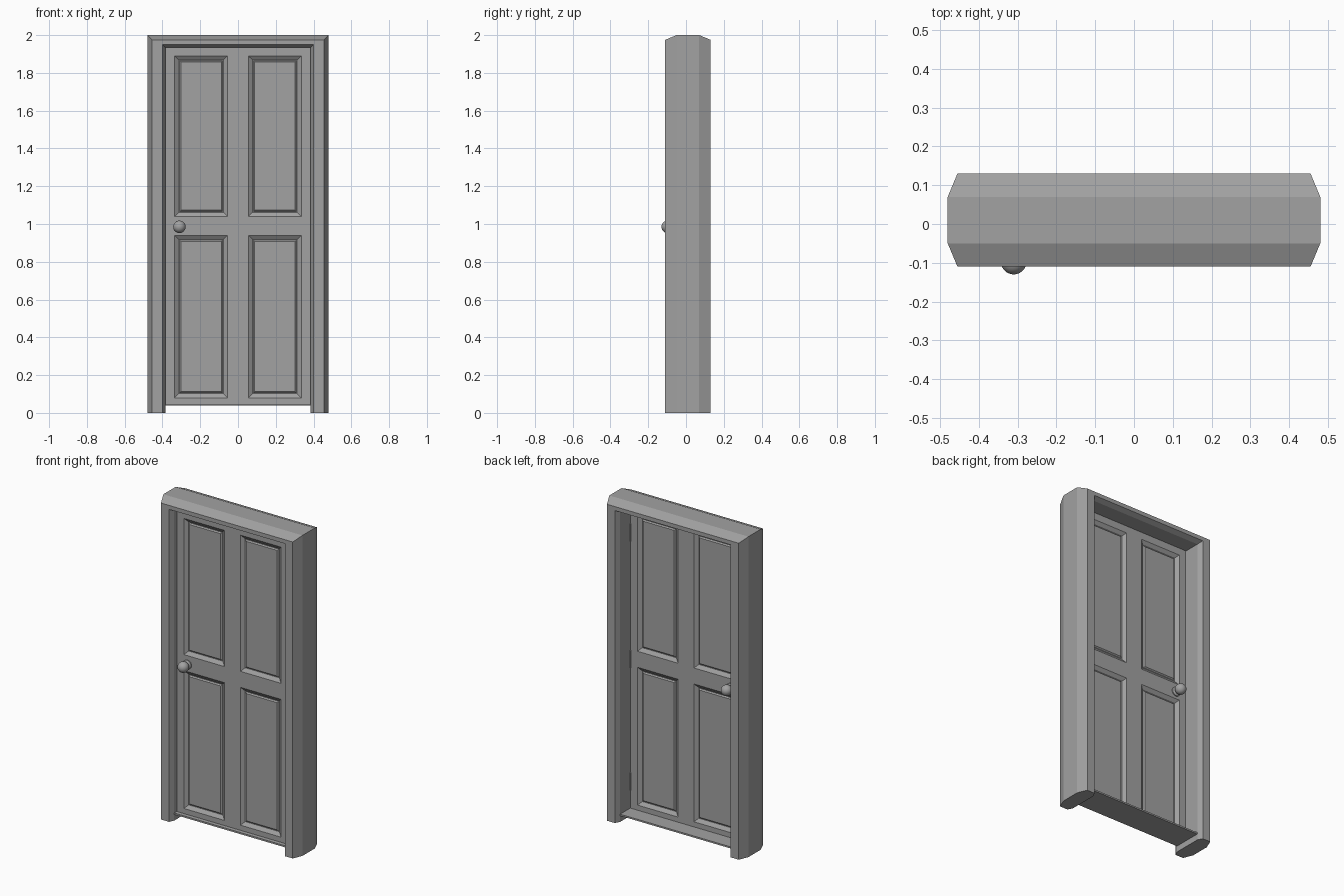
import bpy, bmesh, math
from mathutils import Vector, Matrix

cube = bpy.data.objects.get("Cube")
if cube:
    bpy.data.objects.remove(cube, do_unlink=True)

grey = bpy.data.materials.new("plain_grey")
grey.use_nodes = True
grey.diffuse_color = (0.36, 0.36, 0.36, 1)
grey.node_tree.nodes["Principled BSDF"].inputs["Base Color"].default_value = (0.36, 0.36, 0.36, 1)

DOOR_FRONT, DOOR_BACK = -0.055, 0.0
DOOR_BOTTOM, DOOR_TOP, DOOR_SIDE = 0.048, 1.935, 0.383


def finish(name, bm, smooth=False):
    bmesh.ops.recalc_face_normals(bm, faces=bm.faces)
    mesh = bpy.data.meshes.new(name)
    bm.to_mesh(mesh)
    bm.free()
    mesh.materials.append(grey)
    obj = bpy.data.objects.new(name, mesh)
    bpy.context.collection.objects.link(obj)
    if smooth:
        bpy.ops.object.select_all(action='DESELECT')
        obj.select_set(True)
        bpy.context.view_layer.objects.active = obj
        bpy.ops.object.shade_smooth_by_angle(angle=math.radians(35))
    return obj


def box_mesh(lo, hi):
    bm = bmesh.new()
    lo, hi = Vector(lo), Vector(hi)
    bmesh.ops.create_cube(bm, size=1, matrix=Matrix.Translation((lo + hi) / 2)
                          @ Matrix.Diagonal((*(hi - lo), 1)))
    return bm


# Door frame: a chamfered section swept up, across and down with mitred corners
section = [(0.025, 0.025, -0.11), (0, 0, -0.05), (0, 0, 0.07), (0.025, 0.025, 0.13),
           (0.08, 0.05, 0.13), (0.095, 0.065, 0.10),
           (0.095, 0.065, -0.08), (0.08, 0.05, -0.11)]   # side inset, top inset, y
bm = bmesh.new()
rings = []
for side, level in ((-1, 0), (-1, 1), (1, 1), (1, 0)):
    rings.append([bm.verts.new((side * (0.48 - dx), y, level * (2 - dz)))
                  for dx, dz, y in section])
for a, b in zip(rings, rings[1:]):
    for i in range(len(section)):
        j = (i + 1) % len(section)
        bm.faces.new((a[i], a[j], b[j], b[i]))
bm.faces.new(rings[0])
bm.faces.new(rings[-1])
finish("door_frame", bm)

# Threshold strip
finish("threshold", box_mesh((-0.385, -0.08, 0.038), (0.385, 0.10, 0.048)))

# Door leaf: slab cut into rails and stiles, with sunk panels on both faces
bm = box_mesh((-DOOR_SIDE, DOOR_FRONT, DOOR_BOTTOM), (DOOR_SIDE, DOOR_BACK, DOOR_TOP))
panel_x = (0.055, 0.335)
panel_z = ((0.08, 0.94), (1.04, 1.89))
cuts = [((s * x, 0, 0), (1, 0, 0)) for s in (-1, 1) for x in panel_x]
cuts += [((0, 0, z), (0, 0, 1)) for pair in panel_z for z in pair]
for co, no in cuts:
    bmesh.ops.bisect_plane(bm, geom=bm.verts[:] + bm.edges[:] + bm.faces[:],
                           plane_co=co, plane_no=no)
bmesh.ops.recalc_face_normals(bm, faces=bm.faces)


def is_panel(face):
    c = face.calc_center_median()
    return (abs(face.normal.y) > 0.9 and panel_x[0] < abs(c.x) < panel_x[1]
            and any(a < c.z < b for a, b in panel_z))


panels = [f for f in bm.faces if is_panel(f)]
for width, depth in ((0.022, -0.016), (0.004, 0), (0.007, 0.007)):
    bmesh.ops.inset_individual(bm, faces=panels, thickness=width, depth=depth,
                               use_even_offset=True)
finish("door_leaf", bm)

# Door knobs: a lathed rosette, neck and ball on each face
profile = [(0, 0), (0.028, 0), (0.028, 0.006), (0.022, 0.011), (0.012, 0.013)]
for k in range(13):
    angle = math.radians(158 - k * 158 / 12)
    profile.append((0.033 * math.sin(angle), 0.042 + 0.033 * math.cos(angle)))
for name, y, way in (("front_knob", DOOR_FRONT, -1), ("back_knob", DOOR_BACK, 1)):
    bm = bmesh.new()
    verts = [bm.verts.new((-0.31 + r, y + way * d, 0.985)) for r, d in profile]
    edges = [bm.edges.new(pair) for pair in zip(verts, verts[1:])]
    bmesh.ops.spin(bm, geom=verts + edges, cent=(-0.31, y, 0.985), axis=(0, 1, 0),
                   angle=math.tau, steps=32)
    bmesh.ops.remove_doubles(bm, verts=bm.verts, dist=0.0002)
    finish(name, bm, smooth=True)

# Hinges: slim knuckle plates wrapping the door edge
for name, z in (("lower_hinge", 0.215), ("middle_hinge", 0.98), ("upper_hinge", 1.77)):
    finish(name, box_mesh((0.379, DOOR_FRONT - 0.004, z - 0.055),
                          (0.387, DOOR_BACK + 0.004, z + 0.055)))
